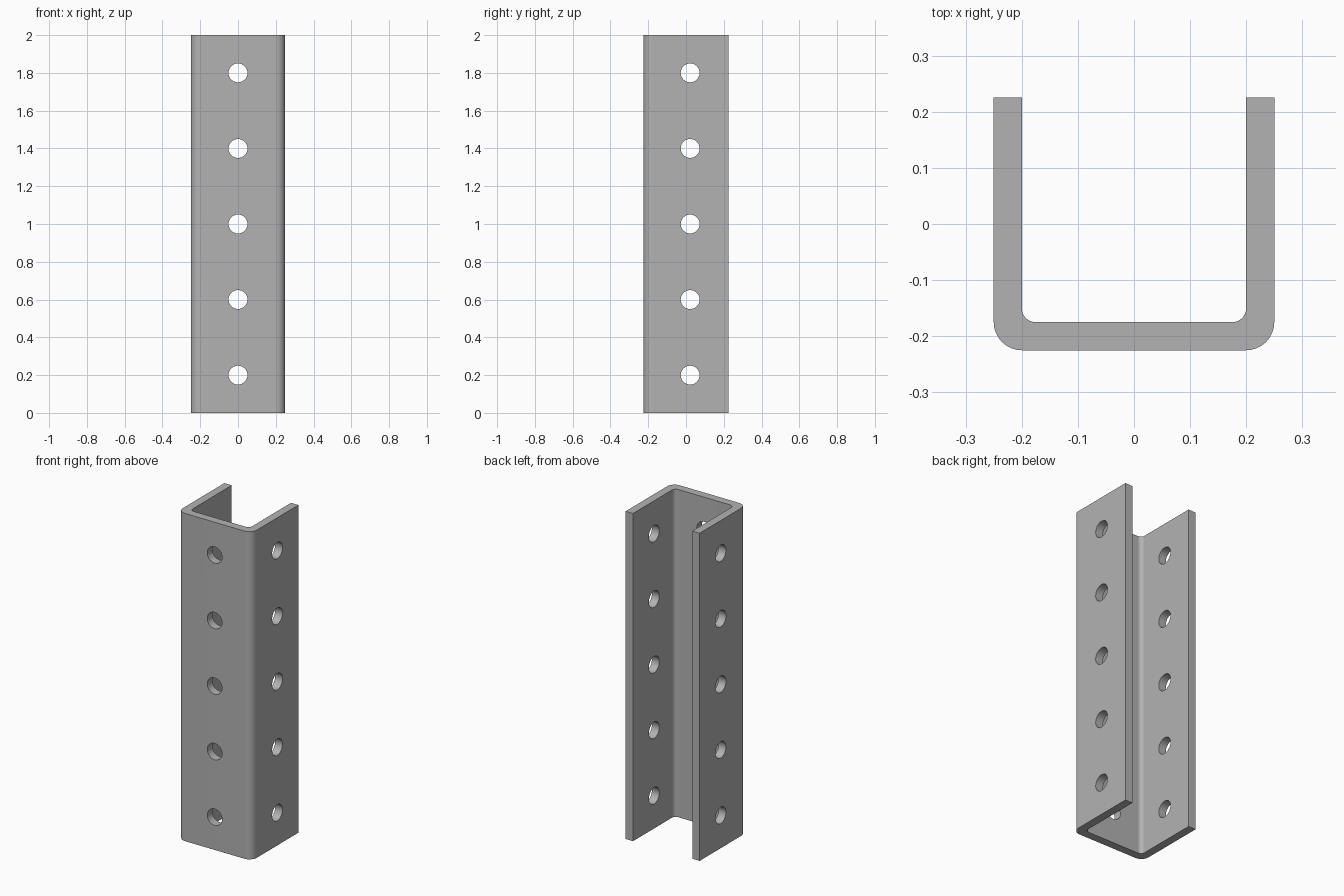
import bpy, bmesh
from math import radians, cos, sin, pi
from mathutils import Matrix, Vector

default = bpy.data.objects.get("Cube")
if default:
    bpy.data.objects.remove(default, do_unlink=True)

HALF_X, HALF_Y, HEIGHT, WALL = 0.25, 0.225, 2.0, 0.05
OUTER_R, INNER_R, HOLE_R = 0.05, 0.025, 0.05
HOLE_Y = 0.022

steel = bpy.data.materials.new("grey_steel")
steel.use_nodes = True
colour = (0.45, 0.45, 0.45, 1)
steel.diffuse_color = colour
steel.node_tree.nodes["Principled BSDF"].inputs["Base Color"].default_value = colour


def make_object(name, bm):
    bmesh.ops.recalc_face_normals(bm, faces=bm.faces)
    mesh = bpy.data.meshes.new(name)
    bm.to_mesh(mesh)
    bm.free()
    mesh.materials.append(steel)
    obj = bpy.data.objects.new(name, mesh)
    bpy.context.collection.objects.link(obj)
    return obj


def half_u(x, y, r, steps=8):
    """Right half of a U outline, from the open end round to the web."""
    arc = [(x - r + r * cos(a), y + r - r * sin(a))
           for a in (pi / 2 * i / steps for i in range(steps + 1))]
    return [(x, HALF_Y)] + arc


def full_u(x, y, r):
    half = half_u(x, y, r)
    return half + [(-px, py) for px, py in reversed(half)]


# Channel: U profile with rounded bends, extruded upward
outline = full_u(HALF_X, -HALF_Y, OUTER_R)
outline += reversed(full_u(HALF_X - WALL, WALL - HALF_Y, INNER_R))
bm = bmesh.new()
base = bm.faces.new([bm.verts.new((x, y, 0)) for x, y in outline])
extruded = bmesh.ops.extrude_face_region(bm, geom=[base], use_keep_orig=True)
top = [g for g in extruded["geom"] if isinstance(g, bmesh.types.BMVert)]
bmesh.ops.translate(bm, verts=top, vec=(0, 0, HEIGHT))
channel = make_object("channel", bm)

# Hole cutters: one row of short cylinders through each wall
bm = bmesh.new()
walls = [((HALF_X - WALL / 2, HOLE_Y), "Y"),
         ((WALL / 2 - HALF_X, HOLE_Y), "Y"),
         ((0, WALL / 2 - HALF_Y), "X")]
for (x, y), axis in walls:
    for i in range(5):
        place = Matrix.Translation(Vector((x, y, 0.2 + 0.4 * i)))
        bmesh.ops.create_cone(bm, cap_ends=True, segments=32, radius1=HOLE_R,
                              radius2=HOLE_R, depth=WALL * 2,
                              matrix=place @ Matrix.Rotation(pi / 2, 4, axis))
cutter = make_object("hole_cutter", bm)
cutter.hide_render = True

# Cut the holes, then smooth the bends and hole walls
bpy.ops.object.select_all(action="DESELECT")
bpy.context.view_layer.objects.active = channel
channel.select_set(True)
holes = channel.modifiers.new("holes", "BOOLEAN")
holes.operation = "DIFFERENCE"
holes.solver = "EXACT"
holes.object = cutter
bpy.ops.object.modifier_apply(modifier=holes.name)
bpy.data.objects.remove(cutter, do_unlink=True)

bpy.ops.object.shade_smooth_by_angle(angle=radians(30))
normals = channel.modifiers.new("flat_walls", "WEIGHTED_NORMAL")
normals.keep_sharp = True
